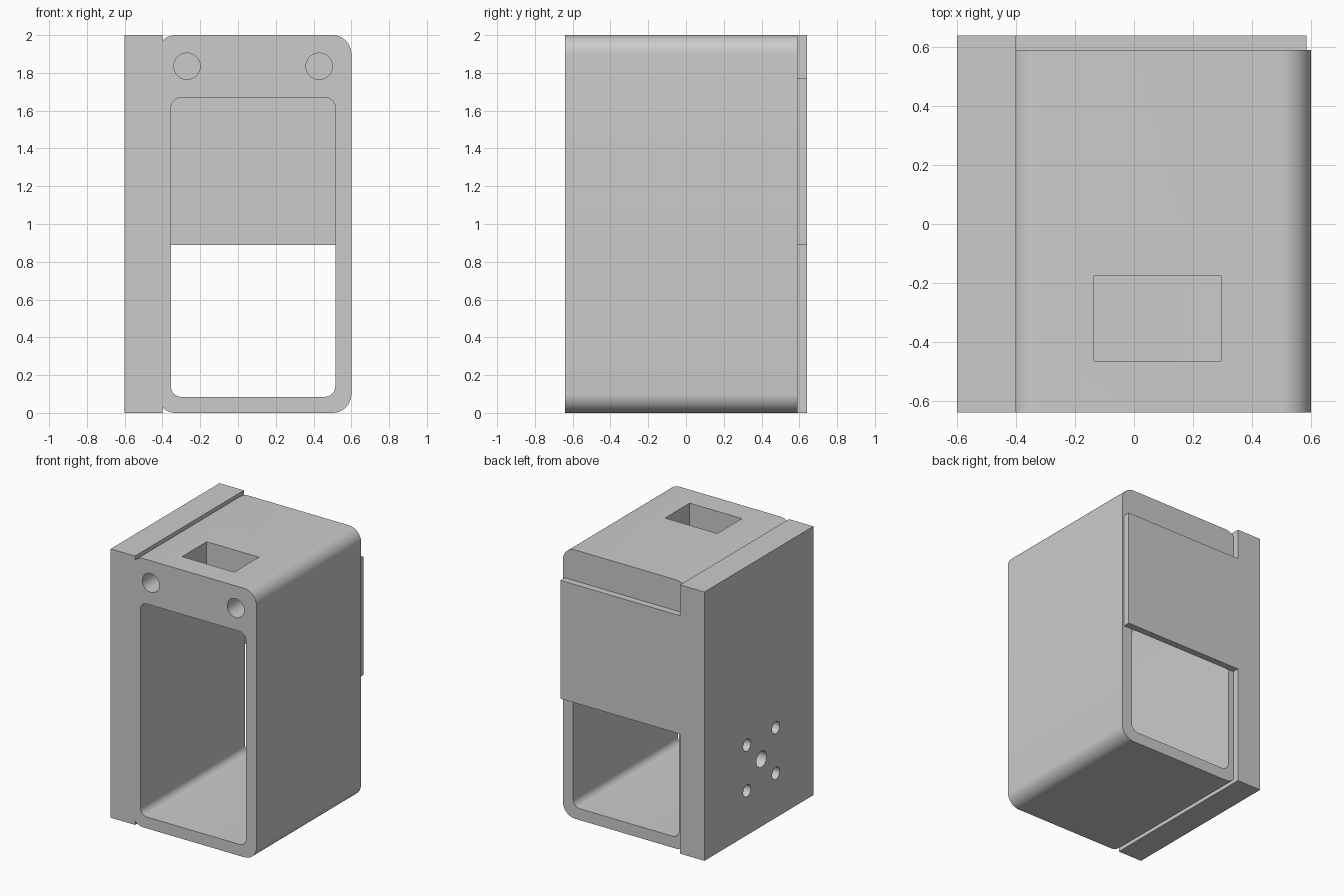
import bpy
import bmesh
import math
from mathutils import Matrix, Vector

old = bpy.data.objects.get("Cube")
if old:
    bpy.data.objects.remove(old, do_unlink=True)

grey = bpy.data.materials.new("plain grey")
grey.use_nodes = True
grey.diffuse_color = (0.6, 0.6, 0.6, 1)
grey.node_tree.nodes["Principled BSDF"].inputs["Base Color"].default_value = (0.6, 0.6, 0.6, 1)

FRONT, BODY_BACK, BACK = -0.64, 0.59, 0.64
SEAM = -0.4  # where the side plate meets the body


def finish(name, bm):
    bmesh.ops.recalc_face_normals(bm, faces=bm.faces)
    mesh = bpy.data.meshes.new(name)
    bm.to_mesh(mesh)
    bm.free()
    mesh.materials.append(grey)
    obj = bpy.data.objects.new(name, mesh)
    bpy.context.collection.objects.link(obj)
    return obj


def box(name, x, y, z):
    bm = bmesh.new()
    lo, hi = Vector((x[0], y[0], z[0])), Vector((x[1], y[1], z[1]))
    place = Matrix.Translation((lo + hi) / 2) @ Matrix.Diagonal((*(hi - lo), 1))
    bmesh.ops.create_cube(bm, size=1, matrix=place)
    return finish(name, bm)


def rounded_prism(name, x, y, z, radius, steps=12):
    """Rounded rectangle in the front plane, extruded along y."""
    bm = bmesh.new()
    centres = [(x[1] - radius, z[1] - radius), (x[0] + radius, z[1] - radius),
               (x[0] + radius, z[0] + radius), (x[1] - radius, z[0] + radius)]
    verts = []
    for i, (cx, cz) in enumerate(centres):
        for s in range(steps + 1):
            a = (i + s / steps) * math.pi / 2
            verts.append(bm.verts.new((cx + radius * math.cos(a), y[0], cz + radius * math.sin(a))))
    face = bm.faces.new(verts)
    new = bmesh.ops.extrude_face_region(bm, geom=[face])["geom"]
    bmesh.ops.translate(bm, vec=(0, y[1] - y[0], 0),
                        verts=[g for g in new if isinstance(g, bmesh.types.BMVert)])
    return finish(name, bm)


def drill(centre, axis, radius, depth):
    """Cylinder cutter reaching the given depth to both sides of the centre."""
    bm = bmesh.new()
    place = Matrix.Translation(centre) @ Matrix.Rotation(math.pi / 2, 4, axis)
    bmesh.ops.create_cone(bm, cap_ends=True, segments=32, radius1=radius,
                          radius2=radius, depth=2 * depth, matrix=place)
    return finish("drill", bm)


def cut(obj, cutters):
    bpy.context.view_layer.objects.active = obj
    for cutter in cutters:
        cutter.hide_render = True
        mod = obj.modifiers.new("cut", 'BOOLEAN')
        mod.operation = 'DIFFERENCE'
        mod.solver = 'EXACT'
        mod.object = cutter
        bpy.ops.object.modifier_apply(modifier=mod.name)
        bpy.data.objects.remove(cutter, do_unlink=True)


# Hollow body: trimmed at the seam, with a through opening, top slot and front holes
body = rounded_prism("hollow_body", (-0.43, 0.6), (FRONT, BODY_BACK), (0, 2), 0.1)
cut(body, [
    box("trim", (-0.8, SEAM), (-1, 1), (-1, 3)),
    rounded_prism("opening", (-0.355, 0.515), (-1, 1), (0.085, 1.67), 0.055),
    box("slot", (-0.135, 0.295), (-0.465, -0.175), (1.5, 2.2)),
    drill((-0.27, FRONT, 1.835), 'X', 0.07, 0.3),
    drill((0.43, FRONT, 1.835), 'X', 0.07, 0.3),
])

# Side plate with a centre hole and four mounting holes
side = box("side_plate", (-0.6, SEAM), (FRONT, BACK), (0, 2))
hole_y, hole_z = -0.03, 0.5
cut(side, [drill((-0.6, hole_y, hole_z), 'Y', 0.06, 0.15)] +
    [drill((-0.6, hole_y + dy, hole_z + dz), 'Y', 0.045, 0.15)
     for dy in (-0.17, 0.17) for dz in (-0.17, 0.17)])

# Plate covering the upper part of the rear opening
back = box("back_plate", (SEAM, 0.585), (BODY_BACK, BACK), (0.89, 1.77))

# Smooth the rounded corners and holes, keeping edges sharp
bpy.ops.object.select_all(action='DESELECT')
for obj in (body, side, back):
    obj.select_set(True)
bpy.context.view_layer.objects.active = body
bpy.ops.object.shade_smooth_by_angle(angle=math.radians(30))
